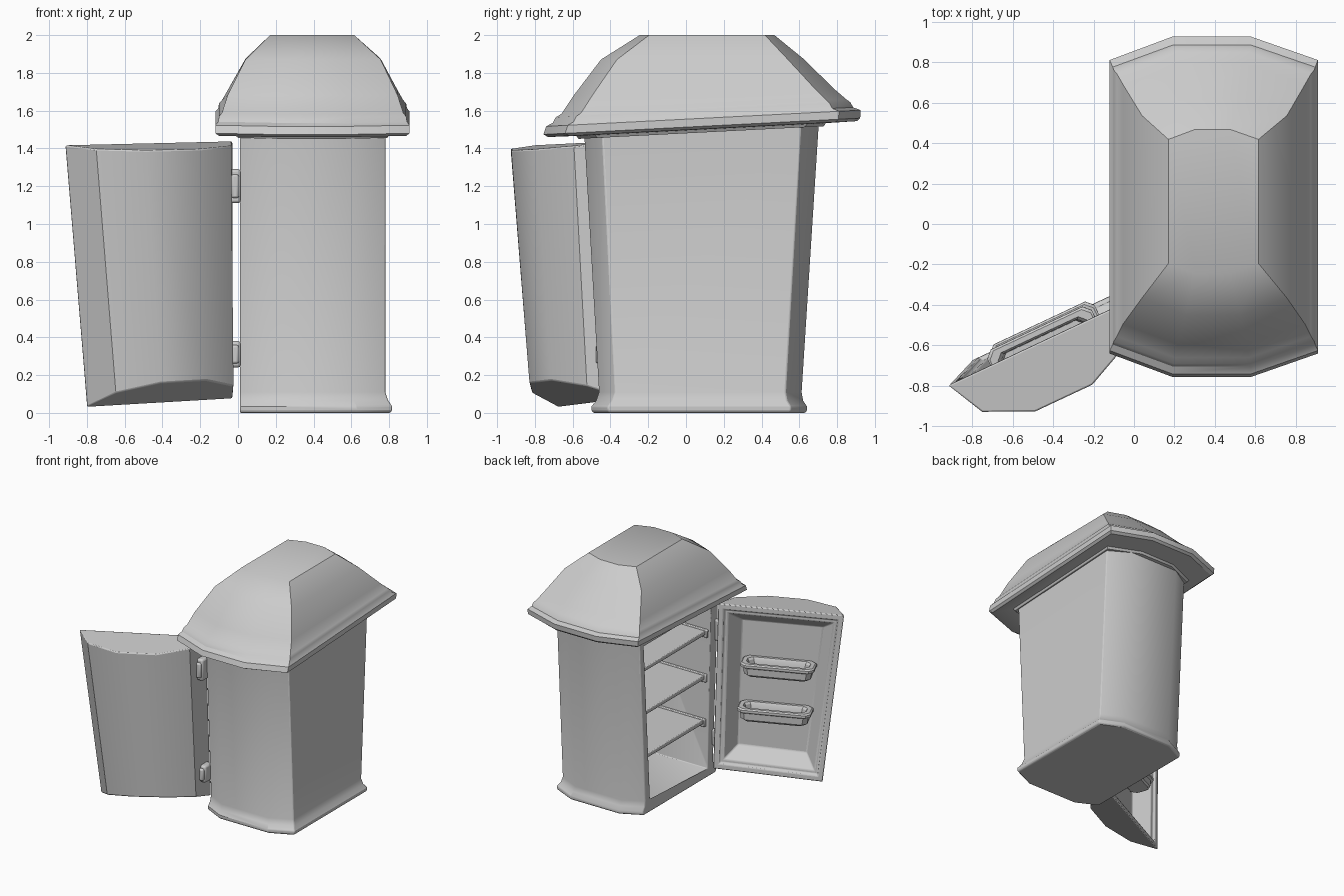
import bpy, bmesh, math
from mathutils import Matrix, Vector

if "Cube" in bpy.data.objects:
    bpy.data.objects.remove(bpy.data.objects["Cube"])


def finish(bm, name, bevel=0.0, angle=40):
    bmesh.ops.recalc_face_normals(bm, faces=bm.faces)
    me = bpy.data.meshes.new(name)
    bm.to_mesh(me)
    bm.free()
    ob = bpy.data.objects.new(name, me)
    bpy.context.collection.objects.link(ob)
    if bevel:
        add_bevel(ob, bevel, angle)
    smooth(ob)
    return ob


def add_bevel(ob, width, angle=40):
    m = ob.modifiers.new("bevel", 'BEVEL')
    m.width, m.segments = width, 2
    m.limit_method, m.angle_limit = 'ANGLE', math.radians(angle)


def smooth(ob):
    bpy.ops.object.select_all(action='DESELECT')
    ob.select_set(True)
    bpy.context.view_layer.objects.active = ob
    bpy.ops.object.shade_smooth_by_angle(angle=math.radians(33))


def loft(rings):
    """Skin a stack of equal-length point rings and cap both ends."""
    bm = bmesh.new()
    vs = [[bm.verts.new(p) for p in r] for r in rings]
    n = len(vs[0])
    for a, b in zip(vs, vs[1:]):
        for i in range(n):
            bm.faces.new((a[i], a[(i + 1) % n], b[(i + 1) % n], b[i]))
    bm.faces.new(vs[0])
    bm.faces.new(vs[-1])
    return bm


def bowed(xl, xr, yf, yb, drop, z, k=0.0, mid=(.3, .68)):
    """Plan outline with bowed front and back; height z tilted by k along y."""
    w = xr - xl
    a, b = xl + w * mid[0], xl + w * mid[1]
    pts = [(xl, yf + drop), (a, yf), (b, yf), (xr, yf + drop),
           (xr, yb - drop), (b, yb), (a, yb), (xl, yb - drop)]
    return [(x, y, z + k * y) for x, y in pts]


def box(name, x0, x1, y0, y1, z0, z1, bevel=.006):
    bm = loft([[(x0, y0, z), (x1, y0, z), (x1, y1, z), (x0, y1, z)] for z in (z0, z1)])
    return finish(bm, name, bevel)


# Cabinet body with flared foot
body = finish(loft([
    bowed(.01, .805, -.49, .63, .085, 0, mid=(.21, .77)),
    bowed(.01, .815, -.50, .64, .085, .01, mid=(.21, .77)),
    bowed(.01, .815, -.50, .64, .085, .035, mid=(.21, .77)),
    bowed(.01, .795, -.475, .62, .085, .065, mid=(.21, .77)),
    bowed(.01, .78, -.46, .612, .085, .11, mid=(.21, .77)),
    bowed(.01, .78, -.54, .705, .095, 1.53, .05, mid=(.21, .77)),
]), "cabinet_body")


# Interior hollow, open towards -x
def inner_y(z):
    t = (z - .07) / 1.35
    return -.30 - .055 * t, .46 + .085 * t


rings = []
for z in (.07, 1.42):
    y0, y1 = inner_y(z)
    rings.append([(-.1, y0, z), (.71, y0, z), (.71, y1, z), (-.1, y1, z)])
cutter = finish(loft(rings), "cavity_cutter")
cutter.hide_render = True
cutter.hide_viewport = True
cut = body.modifiers.new("cavity", 'BOOLEAN')
cut.operation, cut.solver, cut.object = 'DIFFERENCE', 'EXACT', cutter
add_bevel(body, .01)

# Interior shelves with end rails
for i, z in enumerate((.45, .82, 1.19)):
    y0, y1 = inner_y(z)
    box(f"shelf_{i}", .05, .72, y0 - .01, y1 + .01, z - .017, z + .017)
    for side, ya, yb in (("front", y0 - .01, y0 + .02), ("rear", y1 - .02, y1 + .01)):
        box(f"shelf_rail_{side}_{i}", .035, .70, ya, yb, z - .04, z + .025)

# Domed lid with stepped, tilted rim
K = .0515
finish(loft([
    bowed(0, .79, -.57, .73, .10, 1.48, K),
    bowed(-.01, .80, -.58, .74, .10, 1.496, K),
    bowed(-.10, .89, -.73, .905, .115, 1.498, K),
    bowed(-.12, .908, -.755, .922, .115, 1.513, K),
    bowed(-.12, .908, -.74, .925, .115, 1.555, K),
    bowed(-.105, .895, -.705, .885, .11, 1.572, K),
    bowed(-.10, .89, -.69, .87, .11, 1.60, K),
    bowed(-.085, .875, -.66, .848, .105, 1.617, K),
    bowed(-.055, .845, -.595, .79, .10, 1.693, .0217),
    bowed(.04, .755, -.45, .62, .085, 1.873, .005),
    bowed(.17, .615, -.245, .468, .05, 2.0),
]), "domed_lid")

# Open door: local frame u = away from hinge, v = outward, w = along hinge axis
W = Vector((0, -.05, 1)).normalized()
V = Vector((.425, -.905, -.045)).normalized()
U = V.cross(W)
DOOR = Matrix((U, V, W)).transposed().to_4x4()
DOOR.translation = (-.03, -.31, 0)
outline = [(0, 0), (.095, .19), (.335, .30), (.645, .30), (.885, .19), (.98, 0)]
low = [(u * .87, v, .075 - .032 * u * .87 + .42 * v) for u, v in outline]
high = [(u, v, 1.44 - .07 * v) for u, v in outline]
bm = loft([low, high])
bmesh.ops.recalc_face_normals(bm, faces=bm.faces)
face = min(bm.faces, key=lambda f: f.calc_center_median().y)
for thick, depth in ((.045, 0), (.008, -.02), (.025, 0), (.09, -.12)):
    bmesh.ops.inset_region(bm, faces=[face], thickness=thick, depth=depth, use_even_offset=True)
bm.transform(DOOR)
finish(bm, "door", .008)


# Door trays
def rounded(cu, cv, hu, hv, w, c=.035):
    q = [(hu - c, hv), (hu, hv - c), (hu, c - hv), (hu - c, -hv),
         (c - hu, -hv), (-hu, c - hv), (-hu, hv - c), (c - hu, hv)]
    return [(cu + a, cv + b, w) for a, b in q]


for i, (cu, w) in enumerate(((.46, .50), (.475, .87))):
    profile = [(.24, .07, 0), (.258, .082, .015), (.265, .085, .07), (.285, .10, .08), (.285, .10, .10),
               (.275, .09, .11), (.245, .065, .11), (.235, .055, .095), (.225, .05, .03)]
    bm = loft([rounded(cu, .05, hu, hv, w + dw) for hu, hv, dw in profile])
    bm.transform(DOOR)
    finish(bm, f"door_tray_{i}")

# Hinges joining door to cabinet
for i, (z, h) in enumerate(((.31, .07), (1.2, .09))):
    y = -.395 - .04 * z
    box(f"hinge_plate_{i}", -.05, .015, y - .05, y + .05, z - h, z + h, .015)
    box(f"hinge_knuckle_{i}", -.035, .005, y - .07, y - .03, z - h * .7, z + h * .7, .012)
